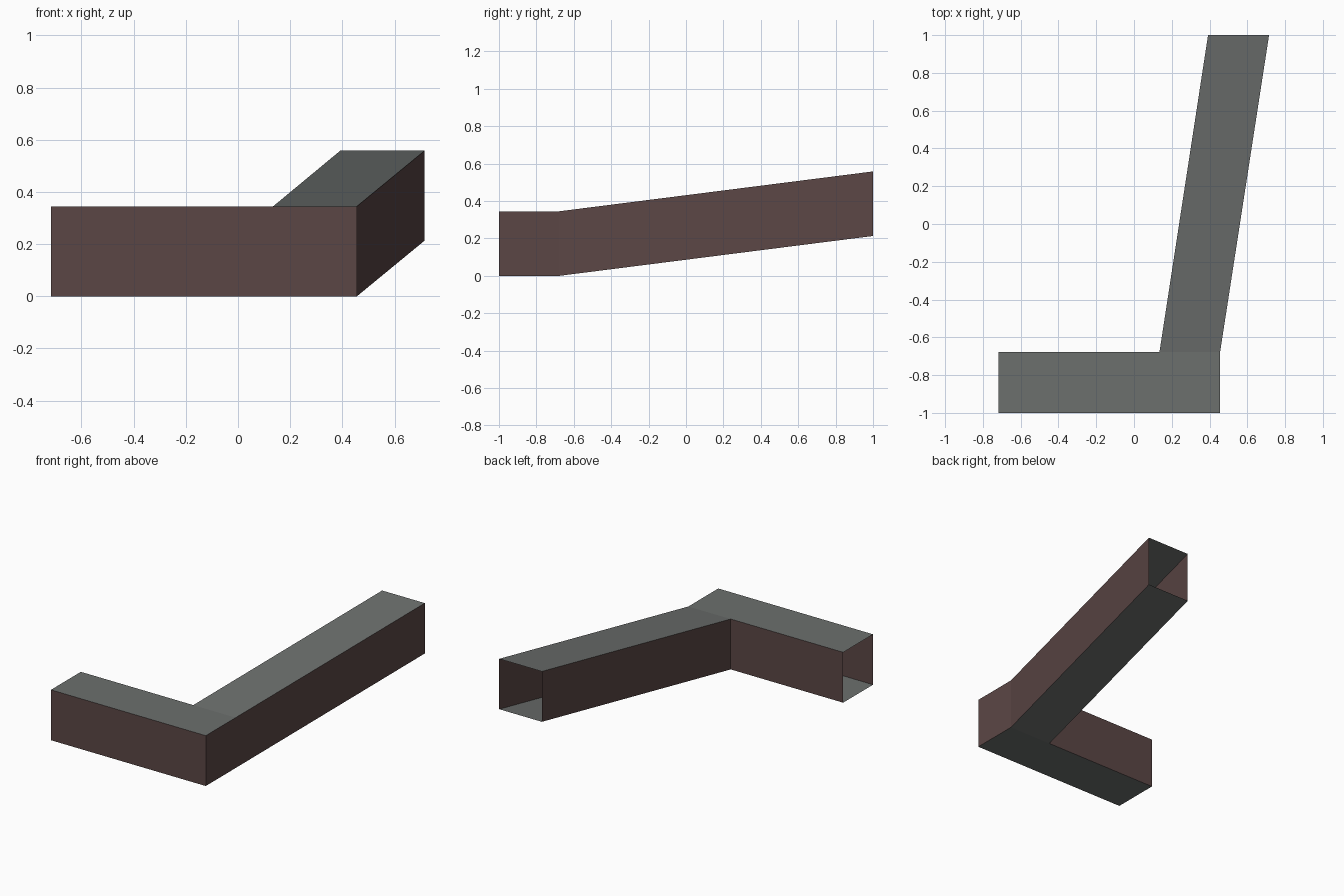
import bpy
import bmesh

if "Cube" in bpy.data.objects:
    bpy.data.objects.remove(bpy.data.objects["Cube"])

H = 0.345      # duct height
RISE = 0.213   # climb of the sloping arm


def material(name, rgb):
    m = bpy.data.materials.new(name)
    m.diffuse_color = (*rgb, 1)
    m.use_nodes = True
    m.node_tree.nodes["Principled BSDF"].inputs["Base Color"].default_value = m.diffuse_color
    return m


grey = material("grey_green", (0.150, 0.160, 0.155))
brown = material("dull_brown", (0.105, 0.062, 0.060))

# Plan outlines of the open-ended passage: level leg, then rising arm
outer = [(-0.717, -1, 0), (0.456, -1, 0), (0.456, -0.677, 0), (0.715, 1, RISE)]
inner = [(-0.717, -0.677, 0), (0.135, -0.677, 0), (0.392, 1, RISE)]


def up(p):
    return (p[0], p[1], p[2] + H)


def sheet(name, faces, mat):
    """Make one thin-sheet object from a list of polygons."""
    bm = bmesh.new()
    for f in faces:
        bm.faces.new([bm.verts.new(p) for p in f])
    bmesh.ops.remove_doubles(bm, verts=bm.verts, dist=1e-5)
    me = bpy.data.meshes.new(name)
    bm.to_mesh(me)
    bm.free()
    me.materials.append(mat)
    ob = bpy.data.objects.new(name, me)
    bpy.context.collection.objects.link(ob)


def wall(path):
    return [[a, b, up(b), up(a)] for a, b in zip(path, path[1:])]


# Side walls
sheet("outer_wall", wall(outer), brown)
sheet("inner_wall", wall(inner[::-1]), brown)

# Ceiling and floor, each a level leg plus a sloping arm
plan = [[outer[0], outer[1], outer[2], inner[1], inner[0]],
        [inner[1], outer[2], outer[3], inner[2]]]
sheet("ceiling", [[up(p) for p in f] for f in plan], grey)
sheet("floor", [f[::-1] for f in plan], grey)
